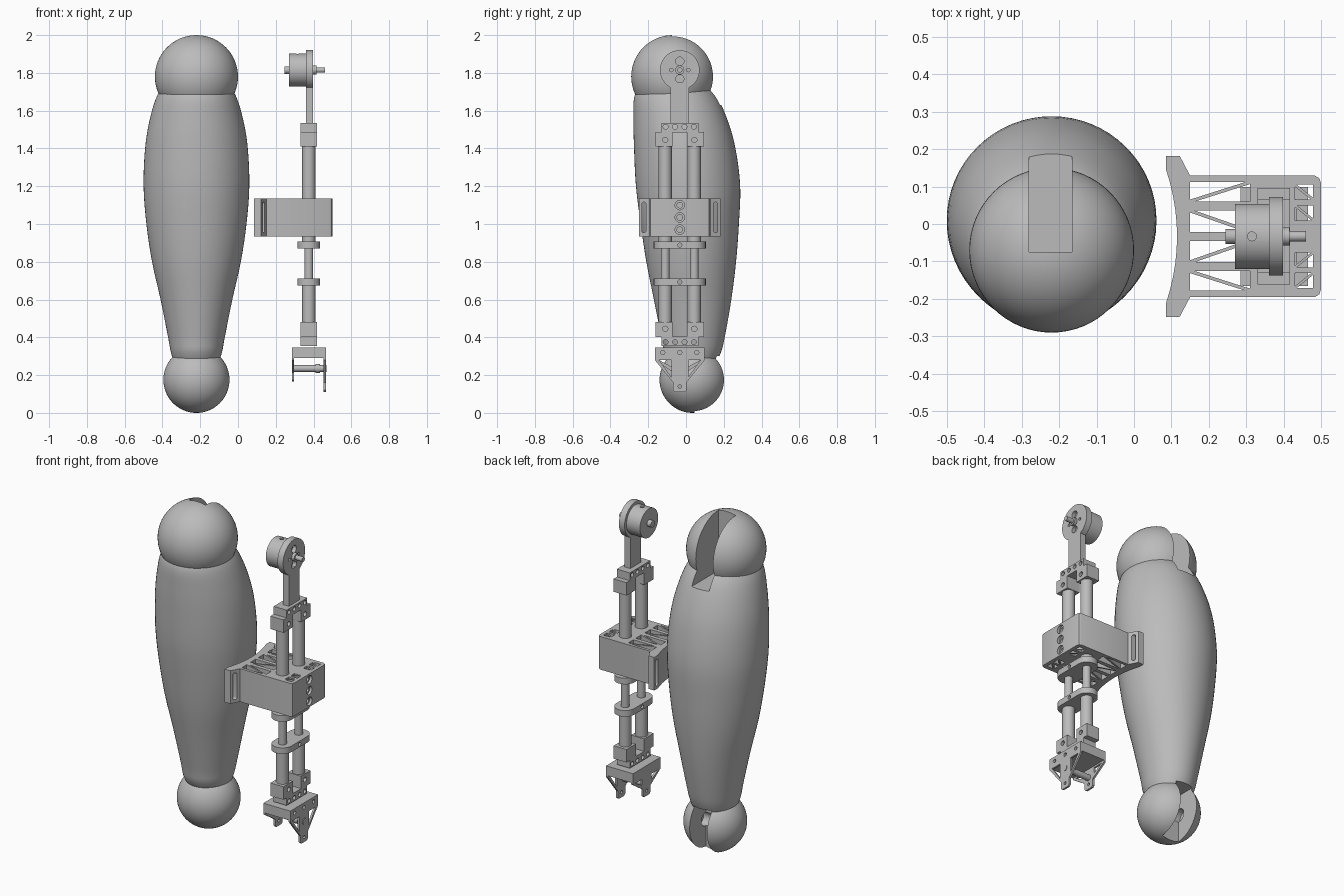
import bpy, bmesh, math
from mathutils import Matrix, Vector

cube = bpy.data.objects.get("Cube")
if cube:
    bpy.data.objects.remove(cube, do_unlink=True)

GREY = (0.5, 0.5, 0.5, 1.0)
mat = bpy.data.materials.new("plain grey")
mat.use_nodes = True
mat.diffuse_color = GREY
mat.node_tree.nodes["Principled BSDF"].inputs["Base Color"].default_value = GREY

MID = -0.033                 # middle of the mechanism in y
TUBE_X = 0.375
TUBES = (MID - 0.077, MID + 0.077)


def finish(name, bm):
    bmesh.ops.recalc_face_normals(bm, faces=bm.faces)
    mesh = bpy.data.meshes.new(name)
    bm.to_mesh(mesh)
    bm.free()
    mesh.materials.append(mat)
    obj = bpy.data.objects.new(name, mesh)
    bpy.context.collection.objects.link(obj)
    return obj


def prism(name, pts, lo, hi, axis="z"):
    """Extrude an outline: xy along z, or yz along x."""
    place = (lambda a, b, t: (a, b, t)) if axis == "z" else (lambda a, b, t: (t, a, b))
    bm = bmesh.new()
    low = [bm.verts.new(place(a, b, lo)) for a, b in pts]
    high = [bm.verts.new(place(a, b, hi)) for a, b in pts]
    bm.faces.new(low)
    bm.faces.new(high)
    for i in range(len(pts)):
        j = (i + 1) % len(pts)
        bm.faces.new((low[i], low[j], high[j], high[i]))
    return finish(name, bm)


def box(name, x, y, z):
    return prism(name, [(x[0], y[0]), (x[1], y[0]), (x[1], y[1]), (x[0], y[1])], *z)


def rod(name, axis, a, b, lo, hi, r, seg=32):
    """Cylinder along x (a, b = y, z) or along z (a, b = x, y)."""
    ring = [(a + r * math.cos(math.tau * i / seg), b + r * math.sin(math.tau * i / seg))
            for i in range(seg)]
    return prism(name, ring, lo, hi, axis)


def stadium(a, b, half, r, seg=12):
    """Rounded slot outline, long in its second coordinate."""
    pts = []
    for k, s in enumerate((1, -1)):
        for i in range(seg + 1):
            t = math.pi * (i / seg + k)
            pts.append((a + r * math.cos(t), b + s * half + r * math.sin(t)))
    return pts


def strip(name, p, q, w, lo, hi):
    """Thin straight web between two plan points."""
    p, q = Vector(p), Vector(q)
    n = (q - p).orthogonal().normalized() * w / 2
    return prism(name, [p + n, q + n, q - n, p - n], lo, hi)


def combine(obj, others, op="DIFFERENCE"):
    bpy.context.view_layer.objects.active = obj
    for other in others:
        m = obj.modifiers.new("cut", "BOOLEAN")
        m.operation, m.solver, m.object = op, "EXACT", other
        bpy.ops.object.modifier_apply(modifier=m.name)
        bpy.data.objects.remove(other, do_unlink=True)
    return obj


def ball(name, centre, r):
    bm = bmesh.new()
    bmesh.ops.create_uvsphere(bm, u_segments=64, v_segments=32, radius=r,
                              matrix=Matrix.Translation(centre))
    return finish(name, bm)


# Leg shell: stations of height, half width, front y, back y
STATIONS = [(.24, .11, -.07, .15), (.32, .135, -.115, .185), (.4, .15, -.13, .205),
            (.6, .19, -.17, .24), (.8, .235, -.21, .265), (1.0, .265, -.24, .28),
            (1.2, .28, -.265, .287), (1.4, .272, -.275, .262), (1.55, .248, -.278, .22),
            (1.68, .208, -.272, .16), (1.76, .15, -.22, .08)]


def leg_shell(seg=64, steps=4):
    s = [Vector(v) for v in STATIONS]
    rows = []
    for i in range(len(s) - 1):
        p0, p1, p2, p3 = s[max(i - 1, 0)], s[i], s[i + 1], s[min(i + 2, len(s) - 1)]
        for k in range(steps):
            t = k / steps
            rows.append(p1 + 0.5 * t * (p2 - p0 + t * (2 * p0 - 5 * p1 + 4 * p2 - p3
                        + t * (3 * p1 - p0 - 3 * p2 + p3))))
    rows.append(s[-1])
    bm = bmesh.new()
    rings = []
    for z, rx, y0, y1 in rows:
        rings.append([bm.verts.new((-.22 + rx * math.cos(math.tau * i / seg),
                                    (y0 + y1) / 2 + (y1 - y0) / 2 * math.sin(math.tau * i / seg), z))
                      for i in range(seg)])
    for a, b in zip(rings, rings[1:]):
        for i in range(seg):
            j = (i + 1) % seg
            bm.faces.new((a[i], a[j], b[j], b[i]))
    bm.faces.new(rings[0])
    bm.faces.new(rings[-1])
    return finish("leg_shell", bm)


leg = leg_shell()
combine(leg, [ball("knee", (-.22, -.07, 1.78), .22), ball("ankle", (-.22, .035, .175), .175)], "UNION")
SLOT = (-.28, -.165)
combine(leg, [box("knee_slot", SLOT, (-.075, .4), (1.63, 2.1)),
              box("ankle_slot", SLOT, (.045, .4), (-.1, .3)),
              rod("ankle_bore", "x", .05, .175, -.32, -.125, .04)])

# Telescopic tubes
for side, y in zip(("front", "back"), TUBES):
    rod(side + "_upper_tube", "z", TUBE_X, y, .9, 1.42, .035)
    rod(side + "_inner_tube", "z", TUBE_X, y, .7, .91, .023)
    rod(side + "_lower_tube", "z", TUBE_X, y, .46, .69, .035)

# Tube clamps, the lower one upside down
for name, base, up in (("upper", 1.41, 1), ("lower", .48, -1)):
    span = lambda a, b: sorted((base + up * a, base + up * b))
    clamp = box(name + "_clamp", (.33, .417), (MID - .098, MID + .098), span(.075, .125))
    holes = [rod("hole", "x", MID + k * .05, base + up * .105, .2, .6, .013, 16)
             for k in (-1.5, -.5, .5, 1.5)]
    combine(clamp, holes)
    for y in TUBES:
        out = .014 if y > MID else -.014
        c = y + out / 2
        block = box(name + "_clamp_block", (.33, .417), (c - .045, c + .045), span(0, .078))
        combine(block, [rod("hole", "x", y, base + up * .035, .4, .5, .014, 16)])

# Knee arm, motor and shaft
KZ = 1.815
box("knee_arm", (.36, .398), (MID - .05, MID + .05), (1.53, 1.75))
disc = rod("knee_disc", "x", MID, KZ, .36, .398, .105, 48)
combine(disc, [rod("hole", "x", MID, KZ + d, .375, .5, .022, 20) for d in (-.047, .047)]
        + [rod("hole", "x", MID + d, KZ, .375, .5, .009, 12) for d in (-.045, .045)])
motor = rod("knee_motor", "x", MID, KZ, .27, .361, .087, 48)
combine(motor, [rod("hole", "z", .315, MID, KZ + .06, 2, .012, 16)])
rod("motor_boss", "x", MID, KZ, .245, .275, .02)
rod("shaft_collar", "x", MID, KZ, .39, .415, .024)
rod("shaft", "x", MID, KZ, .39, .46, .014)

# Calf bracket with strap flanges and a lattice inside
Z0, Z1 = .935, 1.135
half = [(.5, .0), (.5, .14), (.495, .155), (.483, .162), (.15, .162), (.122, .215), (.085, .215)]
half += [(.085 + .03 * (1 - t * t), .18 * t) for t in (1, .8, .6, .4, .2, 0)]
outline = [(x, MID + y) for x, y in half] + [(x, MID - y) for x, y in half[-2:0:-1]]
bracket = prism("calf_bracket", outline, Z0, Z1)
cells = []
for s in (-1, 1):
    for a, b in ((.012, .069), (.093, .145)):
        y = sorted((MID + s * a, MID + s * b))
        cells.append(box("cell", (.15, .31), y, (.8, 1.3)))
    for a, b in ((.043, .083), (.098, .138)):
        y = sorted((MID + s * a, MID + s * b))
        cells.append(box("cell", (.43, .478), y, (.8, 1.3)))
    cells.append(prism("strap_slot", [(b, a) for a, b in
                 [(q, p) for p, q in stadium(MID + s * .19, 1.035, .07, .011)]], 0, .3, "x"))
for z in (.97, 1.035, 1.1):
    cells.append(rod("bore", "x", MID, z, .485, .6, .025))
    cells.append(rod("bore", "x", MID, z, .46, .6, .015))
combine(bracket, cells)
for s in (-1, 1):
    for a, b in ((.012, .069), (.145, .093)):
        strip("bracket_web", (.148, MID + s * b), (.312, MID + s * a), .009, Z0, Z1)
    for a, b in ((.043, .083), (.098, .138)):
        strip("bracket_end_web", (.429, MID + s * b), (.479, MID + s * a), .007, Z0, Z1)

# Guide rings tying the two tubes together
for z in (.87, .675):
    ring = prism("guide_ring", stadium(TUBE_X, MID, .078, .06), z, z + .037)
    combine(ring, [rod("hole", "x", MID, z + .018, .2, .6, .011, 16)])

# Ankle fork: top block, two lattice ears and the pin
block = box("fork_block", (.285, .465), (MID - .132, MID + .132), (.29, .347))
combine(block, [rod("hole", "x", MID + d, .32, .44, .5, .011, 16) for d in (-.09, 0, .09)])
for name, x0, tip in (("outer_ear", .453, .11), ("inner_ear", .285, .165)):
    edge = [(.132, .3), (.132, .28), (.035, tip + .05), (.035, tip + .01), (.025, tip)]
    ear = prism(name, [(MID + y, z) for y, z in edge]
                + [(MID - y, z) for y, z in reversed(edge)], x0, x0 + .012, "x")
    combine(ear, [prism("window", [(MID + s * y, z) for y, z in
                  ((.045, .28), (.11, .28), (.045, tip + .08))], x0 - .1, x0 + .1, "x")
                  for s in (-1, 1)]
            + [rod("hole", "x", MID, tip + .03, x0 - .1, x0 + .1, .009, 16)])
rod("ankle_pin", "x", MID, .235, .29, .469, .018)
rod("pin_collar", "x", MID, .235, .41, .435, .024)

# Smooth shading with crisp edges
for obj in bpy.context.scene.objects:
    obj.select_set(obj.type == "MESH")
    if obj.type == "MESH":
        bpy.context.view_layer.objects.active = obj
bpy.ops.object.shade_smooth_by_angle(angle=math.radians(35))
